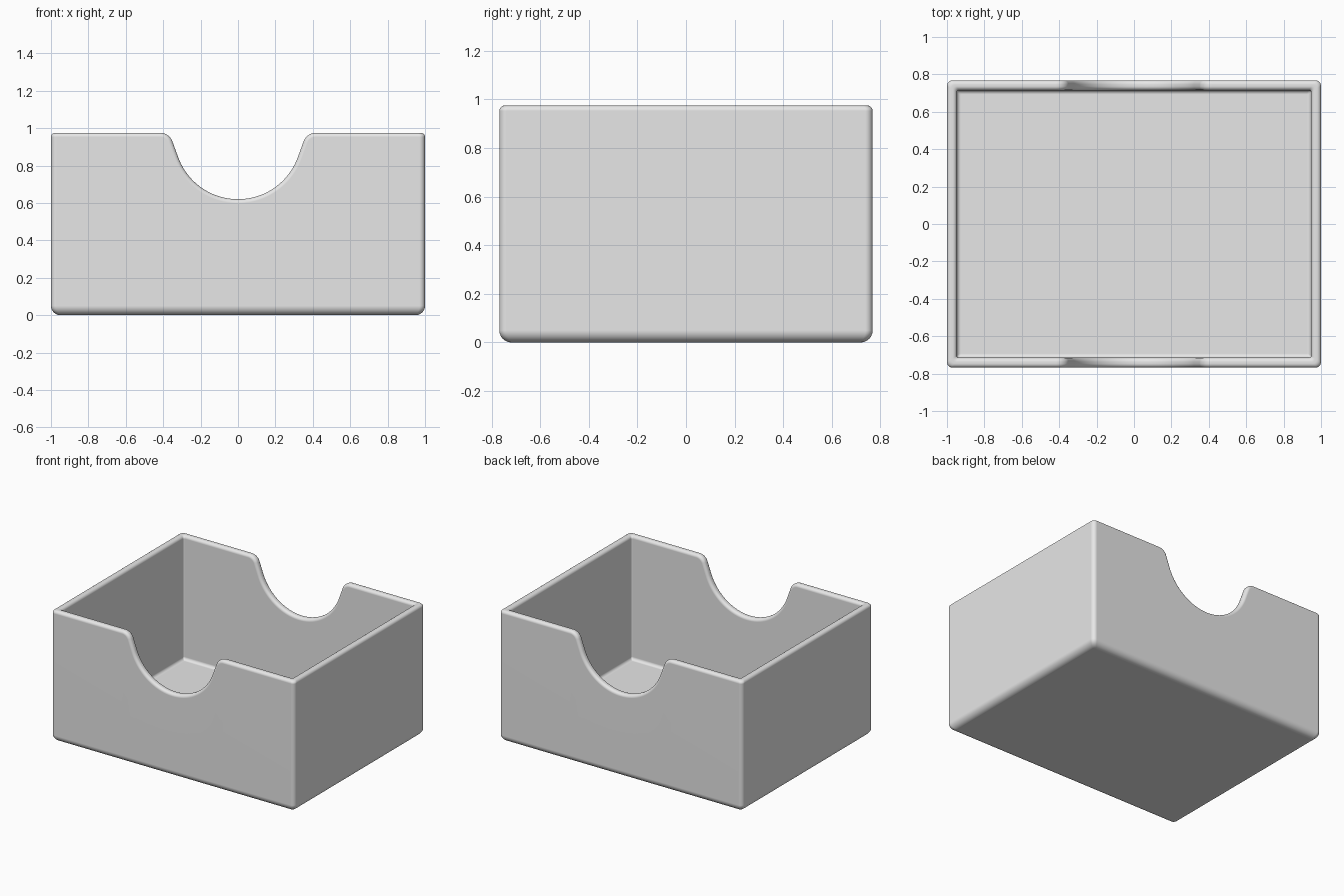
import bpy
import bmesh
from math import sin, cos, pi, radians

cube = bpy.data.objects.get("Cube")
if cube:
    bpy.data.objects.remove(cube, do_unlink=True)

# Overall sizes
HALF_X, HALF_Y, TOP = 1.0, 0.768, 0.975
WALL, FLOOR = 0.053, 0.055
BASE_ROUND, RIM_ROUND, FLOOR_ROUND = 0.05, 0.022, 0.022
STEPS = 6
QUARTER = [pi / 2 * i / STEPS for i in range(STEPS + 1)]


def notch_points():
    """Finger notch from left to right: x, z and the upward edge normal."""
    low, radius, lip, sweep = 0.62, 0.34, 0.07, radians(70)
    rise_z = low + radius * (1 - cos(sweep))
    lip_z = TOP - lip + lip * cos(sweep)
    lip_x = radius * sin(sweep) + (lip_z - rise_z) * cos(sweep) / sin(sweep) + lip * sin(sweep)
    half = []
    for i in range(25):                       # round bowl
        a = sweep * i / 24
        half.append((radius * sin(a), low + radius * (1 - cos(a)), -sin(a), cos(a)))
    for i in range(11):                       # rounded lip
        a = sweep * (1 - i / 10)
        half.append((lip_x - lip * sin(a), TOP - lip + lip * cos(a), -sin(a), cos(a)))
    mirrored = [(-x, z, -nx, nz) for x, z, nx, nz in reversed(half[1:])]
    return mirrored + half


def stations():
    """Columns around the box, anticlockwise from the front right corner."""
    notch = notch_points()
    corner = lambda sx, sy, start: [("corner", sx, sy, start + a) for a in QUARTER]
    wall = lambda side, pts: [("wall", side, p) for p in pts]
    return (corner(1, -1, -pi / 2) + corner(1, 1, 0) + wall(1, notch[::-1])
            + corner(-1, 1, pi / 2) + corner(-1, -1, pi) + wall(-1, notch))


def place(station, inset, height, on_rim):
    """On the rim, height is the drop below the edge along its normal."""
    if station[0] == "corner":
        _, sx, sy, a = station
        r = 0.03 - 0.35 * inset
        z = TOP - height if on_rim else height
        return (sx * (HALF_X - inset - r) + r * cos(a),
                sy * (HALF_Y - inset - r) + r * sin(a), z)
    _, side, (x, z, nx, nz) = station
    y = side * (HALF_Y - inset)
    if on_rim:
        return (x - nx * height, y, z - nz * height)
    return (x, y, height)


# Wall section: outer base round, rim, inner floor round
section = [(BASE_ROUND * (1 - sin(a)), BASE_ROUND * (1 - cos(a)), False) for a in QUARTER]
section += [(RIM_ROUND * (1 - cos(a)), RIM_ROUND * (1 - sin(a)), True) for a in QUARTER]
section += [(WALL - RIM_ROUND * (1 - cos(a)), RIM_ROUND * (1 - sin(a)), True)
            for a in reversed(QUARTER)]
section += [(WALL + FLOOR_ROUND * (1 - cos(a)), FLOOR + FLOOR_ROUND * (1 - sin(a)), False)
            for a in QUARTER]

# Tray body
bm = bmesh.new()
columns = stations()
rings = [[bm.verts.new(place(s, *level)) for s in columns] for level in section]
count = len(columns)
for lower, upper in zip(rings, rings[1:]):
    for i in range(count):
        j = (i + 1) % count
        bm.faces.new((lower[i], lower[j], upper[j], upper[i]))
bm.faces.new(rings[0][::-1])
bm.faces.new(rings[-1])
bmesh.ops.recalc_face_normals(bm, faces=bm.faces)
mesh = bpy.data.meshes.new("tray_body")
bm.to_mesh(mesh)
bm.free()
tray = bpy.data.objects.new("tray_body", mesh)
bpy.context.collection.objects.link(tray)

# Plain grey
grey = bpy.data.materials.new("light_grey")
grey.use_nodes = True
colour = (0.8, 0.8, 0.8, 1)
grey.diffuse_color = colour
grey.node_tree.nodes["Principled BSDF"].inputs["Base Color"].default_value = colour
mesh.materials.append(grey)

# Smooth rounds with flat walls
bpy.ops.object.select_all(action="DESELECT")
tray.select_set(True)
bpy.context.view_layer.objects.active = tray
bpy.ops.object.shade_smooth_by_angle(angle=radians(40))
weighted = tray.modifiers.new("flat_walls", "WEIGHTED_NORMAL")
weighted.keep_sharp = True
